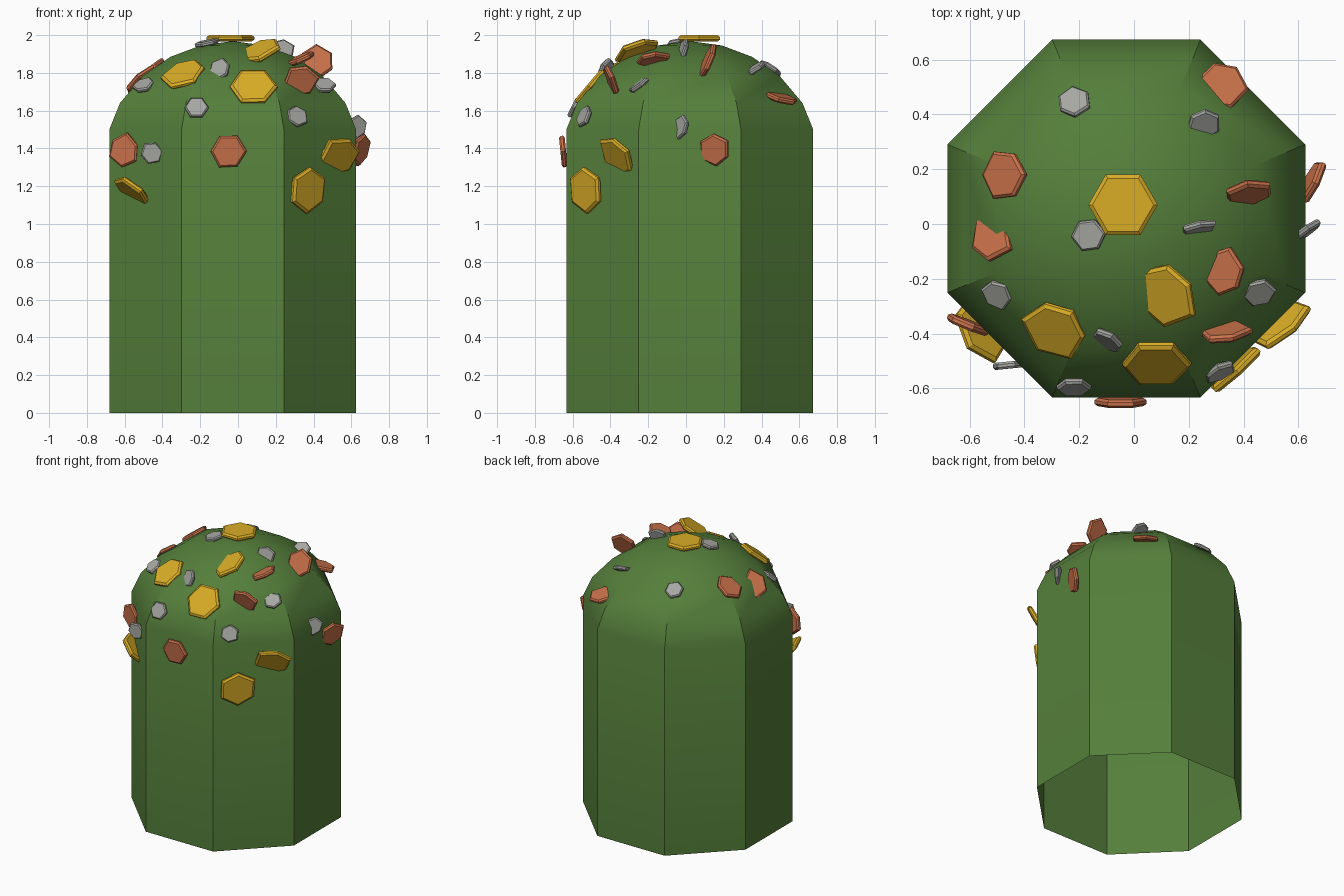
import bpy, bmesh, math, random
from mathutils import Vector

random.seed(4)

def material(name, rgb):
    m = bpy.data.materials.new(name)
    m.diffuse_color = (*rgb, 1)
    return m

GREEN = material("cactus green", (0.09, 0.21, 0.043))
GOLD = material("gold", (0.70, 0.42, 0.02))
COPPER = material("copper", (0.60, 0.17, 0.07))
GREY = material("stone grey", (0.38, 0.38, 0.36))

def finish(bm, name, mat):
    bmesh.ops.recalc_face_normals(bm, faces=bm.faces)
    me = bpy.data.meshes.new(name)
    bm.to_mesh(me)
    bm.free()
    me.materials.append(mat)
    ob = bpy.data.objects.new(name, me)
    bpy.context.collection.objects.link(ob)
    return ob

def bridge(bm, a, b):
    n = len(a)
    for i in range(n):
        bm.faces.new((a[i], a[(i + 1) % n], b[(i + 1) % n], b[i]))

# Body: open-bottomed octagonal shell with a domed top (apothem, height)
bm = bmesh.new()
profile = [(0.6535, 0), (0.6535, 1.5), (0.597, 1.64), (0.475, 1.785),
           (0.33, 1.885), (0.17, 1.945)]
rings = []
for apothem, z in profile:
    r = apothem / math.cos(math.pi / 8)
    rings.append([bm.verts.new((-0.028 + r * math.cos(math.radians(22.5 + 45 * i)),
                                0.02 + r * math.sin(math.radians(22.5 + 45 * i)), z))
                  for i in range(8)])
for a, b in zip(rings, rings[1:]):
    bridge(bm, a, b)
apex = bm.verts.new((-0.028, 0.02, 1.968))
for i in range(8):
    bm.faces.new((rings[-1][i], rings[-1][(i + 1) % 8], apex))
body = finish(bm, "domed_body", GREEN)
bpy.context.view_layer.objects.active = body
body.select_set(True)
bpy.ops.object.shade_smooth_by_angle(angle=math.radians(30))
body.select_set(False)

# Chips: chamfered six-sided plates, (x, y, z, normal x, y, z, turn in degrees, irregularity)
def chip(bm, x, y, z, nx, ny, nz, turn, rough, radius, thick):
    n = Vector((nx, ny, nz)).normalized()
    u = Vector((0, 0, 1)).cross(n)
    u = u.normalized() if u.length > 0.1 else Vector((1, 0, 0))
    v = n.cross(u)
    c = Vector((x, y, z))
    radii = [radius * (1 + random.uniform(-rough, rough * 0.5)) for _ in range(6)]
    layers = []
    for scale, h in ((0.88, -0.5), (1, -0.2), (1, 0.2), (0.88, 0.5)):
        layers.append([bm.verts.new(c + n * h * thick + scale * radii[i] * (
            u * math.cos(math.radians(turn + 60 * i)) +
            v * math.sin(math.radians(turn + 60 * i)))) for i in range(6)])
    for a, b in zip(layers, layers[1:]):
        bridge(bm, a, b)
    bm.faces.new(layers[0][::-1])
    bm.faces.new(layers[-1])

gold = [
    (-0.04, 0.07, 1.983, 0, 0, 1, 0, 0),
    (0.08, -0.51, 1.725, 0, -0.76, 0.64, 0, 0.05),
    (-0.28, -0.38, 1.80, -0.3, -0.5, 0.75, 20, 0.2),
    (0.12, -0.25, 1.92, -0.38, -0.35, 0.85, 10, 0.25),
    (0.37, -0.53, 1.18, 0.66, -0.73, -0.1, 30, 0.05),
    (0.54, -0.36, 1.36, 0.5, -0.72, -0.45, 15, 0.2),
    (-0.55, -0.38, 1.16, -0.65, -0.3, -0.7, 10, 0.15),
]
copper = [
    (-0.05, -0.65, 1.385, 0, -1, -0.1, 0, 0.05),
    (-0.60, -0.37, 1.39, -0.35, -0.9, -0.05, 20, 0.2),
    (0.33, -0.395, 1.76, 0.1, -0.92, -0.35, 10, 0.15),
    (0.42, 0.115, 1.86, 0.15, -0.9, 0.38, 30, 0.1),
    (0.33, -0.18, 1.873, -0.38, -0.1, 0.92, 30, 0.25),
    (-0.47, 0.18, 1.815, -0.58, 0, 0.8, 30, 0.1),
    (-0.51, -0.04, 1.76, -0.6, 0.3, 0.7, 20, 0.35),
    (0.32, 0.51, 1.665, 0.15, 0.25, 0.94, 20, 0.2),
    (0.65, 0.155, 1.395, 0.85, -0.42, -0.2, 30, 0.15),
]
grey = [
    (-0.455, -0.515, 1.375, 0.1, -1, 0, 10, 0.1),
    (-0.22, -0.595, 1.615, 0, -0.9, 0.45, 0, 0.03),
    (0.31, -0.54, 1.57, 0.4, -0.8, 0.35, 25, 0.1),
    (-0.095, -0.425, 1.82, -0.45, -0.8, 0.4, 25, 0.1),
    (-0.50, -0.255, 1.735, -0.3, -0.45, 0.75, 20, 0.15),
    (0.455, -0.25, 1.735, 0.1, -0.58, 0.78, 0, 0.1),
    (-0.165, -0.04, 1.958, -0.2, -0.1, 0.97, 10, 0.05),
    (0.235, -0.015, 1.92, 0.2, -0.9, 0.25, 20, 0.2),
    (0.255, 0.37, 1.825, 0.15, -0.5, 0.82, 10, 0.15),
    (-0.22, 0.445, 1.825, -0.15, 0.5, 0.8, 20, 0.15),
    (0.63, -0.025, 1.515, 0.55, -0.8, 0.1, 20, 0.15),
]
for name, table, mat, radius, thick in (
        ("gold_chips", gold, GOLD, 0.127, 0.034),
        ("copper_chips", copper, COPPER, 0.097, 0.03),
        ("grey_chips", grey, GREY, 0.064, 0.026)):
    bm = bmesh.new()
    for row in table:
        chip(bm, *row, radius, thick)
    finish(bm, name, mat)
